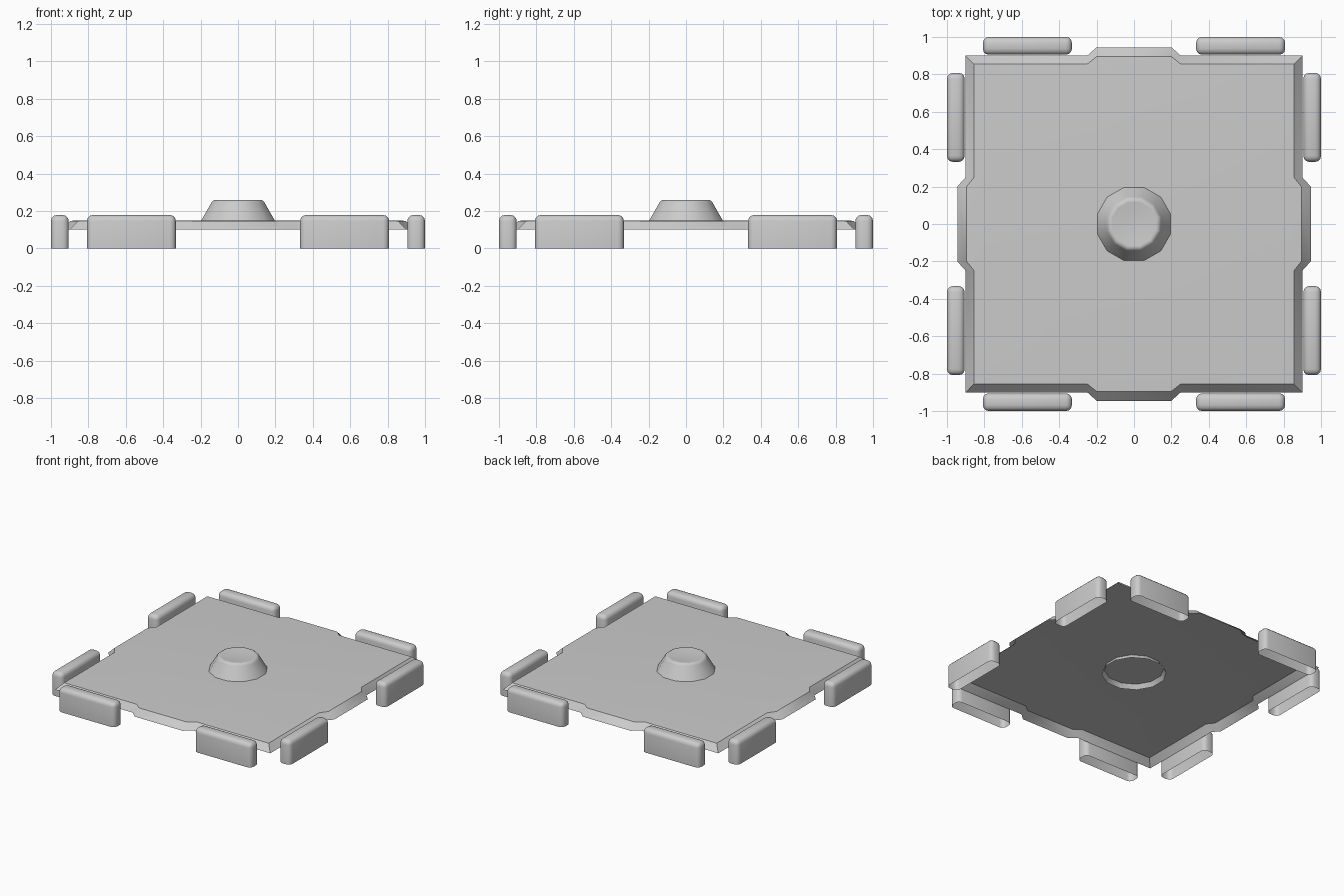
import bpy, bmesh, math
from mathutils import Matrix

cube = bpy.data.objects.get("Cube")
if cube:
    bpy.data.objects.remove(cube, do_unlink=True)

GREY = (0.6, 0.6, 0.6, 1)
grey = bpy.data.materials.new("light_grey")
grey.use_nodes = True
grey.diffuse_color = GREY
grey.node_tree.nodes["Principled BSDF"].inputs["Base Color"].default_value = GREY


def finish(name, bm, angle):
    """Turn a bmesh into a named, shaded object."""
    mesh = bpy.data.meshes.new(name)
    bm.to_mesh(mesh)
    bm.free()
    mesh.materials.append(grey)
    obj = bpy.data.objects.new(name, mesh)
    bpy.context.collection.objects.link(obj)
    bpy.ops.object.select_all(action="DESELECT")
    obj.select_set(True)
    bpy.context.view_layer.objects.active = obj
    bpy.ops.object.shade_smooth_by_angle(angle=math.radians(angle))
    return obj


def skin(bm, rings):
    """Bridge closed rings that have equal point counts."""
    for low, high in zip(rings, rings[1:]):
        n = len(low)
        for i in range(n):
            j = (i + 1) % n
            bm.faces.new((low[i], low[j], high[j], high[i]))


# Open-bottomed plate with a tab in the middle of each side
def plate_ring(bm, edge, tab, z):
    side = [(-edge, -edge), (-0.25, -edge), (-0.2, -tab), (0.2, -tab), (0.25, -edge)]
    ring = []
    for k in range(4):
        turn = Matrix.Rotation(k * math.pi / 2, 3, "Z")
        for x, y in side:
            ring.append(bm.verts.new(turn @ bm.verts.new((x, y, z)).co))
    return ring


bm = bmesh.new()
rings = [plate_ring(bm, 0.9, 0.945, 0.1),
         plate_ring(bm, 0.855, 0.895, 0.147),
         plate_ring(bm, 0.8, 0.82, 0.15)]
skin(bm, rings)
bm.faces.new(rings[-1])
bmesh.ops.delete(bm, geom=[v for v in bm.verts if not v.link_faces], context="VERTS")
finish("base_plate", bm, 40)

# Twelve-sided flared knob, open below, with a shallow dish on top
bm = bmesh.new()
SIDES = 12
profile = [(0.223, 0.117), (0.205, 0.147), (0.176, 0.195), (0.149, 0.241),
           (0.144, 0.25), (0.132, 0.258), (0.12, 0.257), (0.06, 0.25)]
rings = []
for r, z in profile:
    angles = [(i + 0.5) * 2 * math.pi / SIDES for i in range(SIDES)]
    rings.append([bm.verts.new((r * math.cos(a), r * math.sin(a), z)) for a in angles])
skin(bm, rings)
bm.faces.new(rings[-1])
finish("centre_knob", bm, 50)

# Rounded pads, two along each side, open below
for k, side in enumerate(("front", "left", "back", "right")):
    for end, x in (("first", -0.57), ("second", 0.57)):
        bm = bmesh.new()
        place = Matrix.Translation((x, -0.9525, 0.089)) @ Matrix.Diagonal((0.476, 0.095, 0.178, 1))
        bmesh.ops.create_cube(bm, size=1, matrix=place)
        bottom = [f for f in bm.faces if f.normal.z < -0.5]
        bmesh.ops.delete(bm, geom=bottom, context="FACES")
        rims = [e for e in bm.edges if not e.is_boundary]
        bmesh.ops.bevel(bm, geom=rims, offset=0.032, segments=3, profile=0.5,
                        affect="EDGES", clamp_overlap=True)
        bm.transform(Matrix.Rotation(k * math.pi / 2, 4, "Z"))
        finish(f"{side}_pad_{end}", bm, 50)
